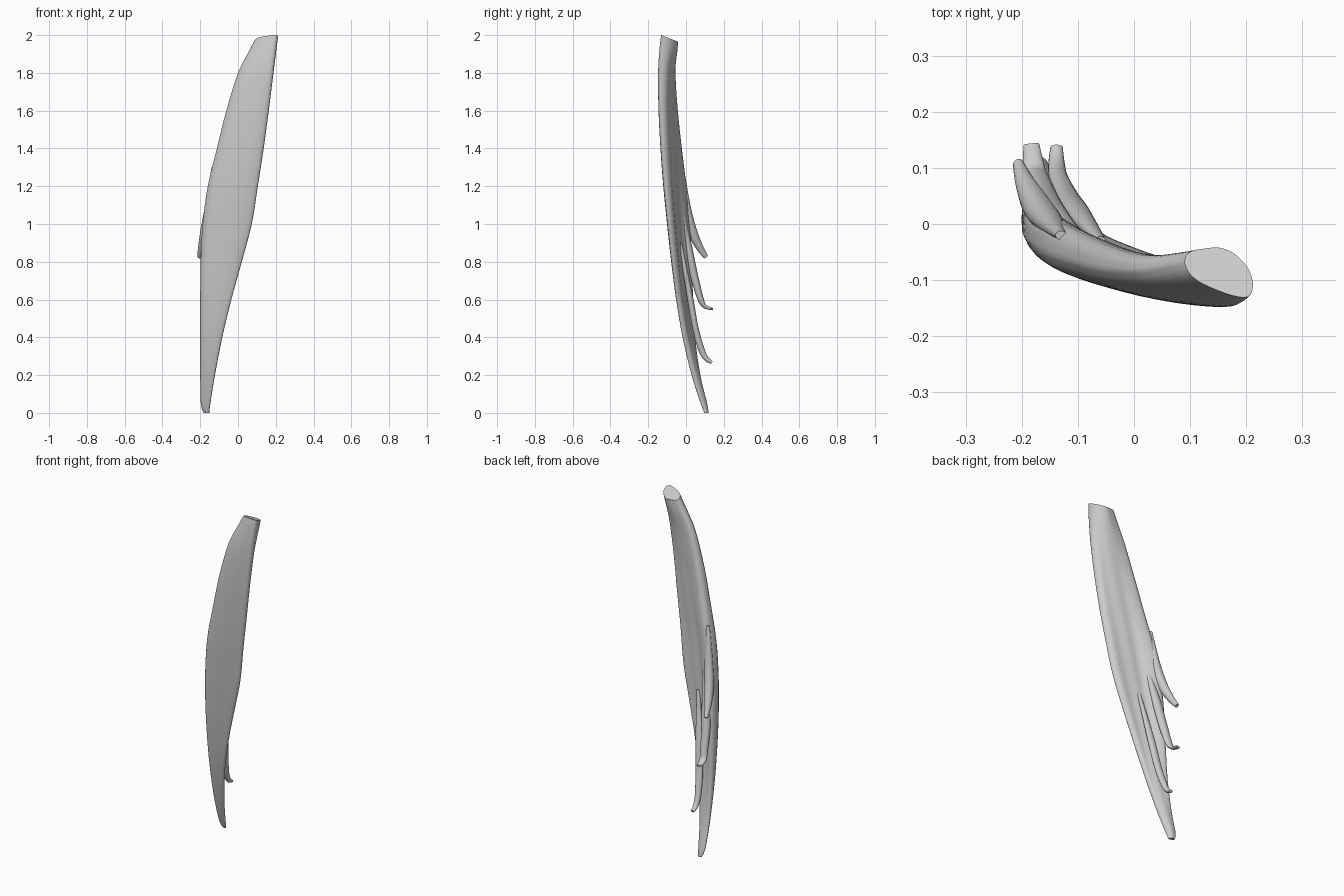
import bpy, bmesh, math
from mathutils import Vector

if "Cube" in bpy.data.objects:
    bpy.data.objects.remove(bpy.data.objects["Cube"])


def spline(rows, t):
    """Catmull-Rom through a list of equal-length tuples, t in 0..1."""
    f = t * (len(rows) - 1)
    i = min(int(f), len(rows) - 2)
    f -= i
    p = [Vector(rows[min(max(k, 0), len(rows) - 1)]) for k in range(i - 1, i + 3)]
    return 0.5 * (2 * p[1] + (p[2] - p[0]) * f
                  + (2 * p[0] - 5 * p[1] + 4 * p[2] - p[3]) * f * f
                  + (3 * p[1] - p[0] - 3 * p[2] + p[3]) * f ** 3)


def loft(name, rings):
    bm = bmesh.new()
    loops = [[bm.verts.new(p) for p in ring] for ring in rings]
    n = len(loops[0])
    for a, b in zip(loops, loops[1:]):
        for j in range(n):
            bm.faces.new((a[j], a[(j + 1) % n], b[(j + 1) % n], b[j]))
    bm.faces.new(loops[0])
    bm.faces.new(loops[-1])
    bmesh.ops.recalc_face_normals(bm, faces=bm.faces)
    me = bpy.data.meshes.new(name)
    bm.to_mesh(me)
    bm.free()
    ob = bpy.data.objects.new(name, me)
    bpy.context.collection.objects.link(ob)
    bpy.ops.object.select_all(action='DESELECT')
    ob.select_set(True)
    bpy.context.view_layer.objects.active = ob
    bpy.ops.object.shade_smooth_by_angle(angle=math.radians(45))


# Cross-sections in a unit box (u across x, v from front to back)
CURVED = [(0, .55), (.06, .34), (.2, .2), (.42, .07), (.7, 0), (.94, .02), (1, .13),
          (.92, .32), (.75, .38), (.58, .52), (.42, .6), (.28, .84), (.12, 1), (.02, .85)]
ROUND = [(0, .7), (.06, .5), (.2, .32), (.42, .17), (.7, .03), (.92, 0), (1, .2),
         (.96, .5), (.85, .72), (.7, .9), (.5, 1), (.3, .98), (.13, .94), (.03, .85)]

# Body stations: z, x left, x right, y front, y back, roundness
STATIONS = [
    (0.0, -.182, -.152, .098, .12, 1), (.05, -.197, -.146, .078, .112, 1),
    (.2, -.2, -.122, .03, .078, .8), (.4, -.2, -.083, -.018, .05, .4),
    (.6, -.2, -.035, -.052, .038, .1), (.8, -.198, .02, -.078, .032, 0),
    (1.0, -.187, .073, -.1, .022, 0), (1.2, -.16, .105, -.12, .003, .1),
    (1.4, -.112, .136, -.135, -.02, .3), (1.6, -.062, .163, -.145, -.04, .5),
    (1.8, .0, .188, -.147, -.052, .8), (1.94, .062, .205, -.138, -.046, 1),
    (2.0, .09, .212, -.13, -.042, 1)]

# Main muscle belly, tapering to the lowest tendon
rings = []
STEPS, SIDES = 48, 42
for i in range(STEPS + 1):
    t = i / STEPS
    z, xl, xr, yf, yb, rnd = spline(STATIONS, t)
    shape = [Vector(a).lerp(Vector(b), rnd) for a, b in zip(CURVED, ROUND)]
    shape += shape[:1]
    tilt = 0.035 * max(0, (z - 1.8) / 0.2)
    ring = []
    for j in range(SIDES):
        u, v = spline(shape, j / SIDES)
        ring.append((xl + u * (xr - xl), yf + v * (yb - yf), z - tilt * max(v, 0)))
    rings.append(ring)
loft("muscle_belly", rings)

# Tendon slips along the back: x, y, z, half width, half thickness
SLIPS = {
    "upper_slip": [(-.13, -.02, 1.3, .01, .008), (-.15, .003, 1.1, .024, .02),
                   (-.172, .03, .97, .026, .026), (-.193, .07, .88, .018, .02),
                   (-.206, .106, .825, .01, .012)],
    "middle_slip": [(-.1, -.025, 1.1, .012, .008), (-.14, .012, .88, .025, .02),
                    (-.158, .04, .74, .026, .021), (-.17, .075, .61, .022, .017),
                    (-.178, .098, .565, .02, .011), (-.183, .142, .55, .014, .006)],
    "lower_slip": [(-.06, -.03, .9, .01, .008), (-.1, .02, .62, .022, .016),
                   (-.12, .048, .46, .022, .016), (-.134, .078, .345, .018, .017),
                   (-.138, .105, .29, .015, .014), (-.138, .137, .267, .011, .008)],
}
for name, path in SLIPS.items():
    rings = []
    for i in range(25):
        t = i / 24
        x, y, z, w, h = spline(path, t)
        d = (spline(path, min(t + .01, 1)) - spline(path, max(t - .01, 0)))
        tangent = Vector(d[:3]).normalized()
        side = (Vector((1, 0, 0)) - tangent * tangent.x).normalized()
        up = tangent.cross(side)
        rings.append([Vector((x, y, z)) + side * w * math.cos(a) + up * h * math.sin(a)
                      for a in (2 * math.pi * k / 16 for k in range(16))])
    loft(name, rings)
